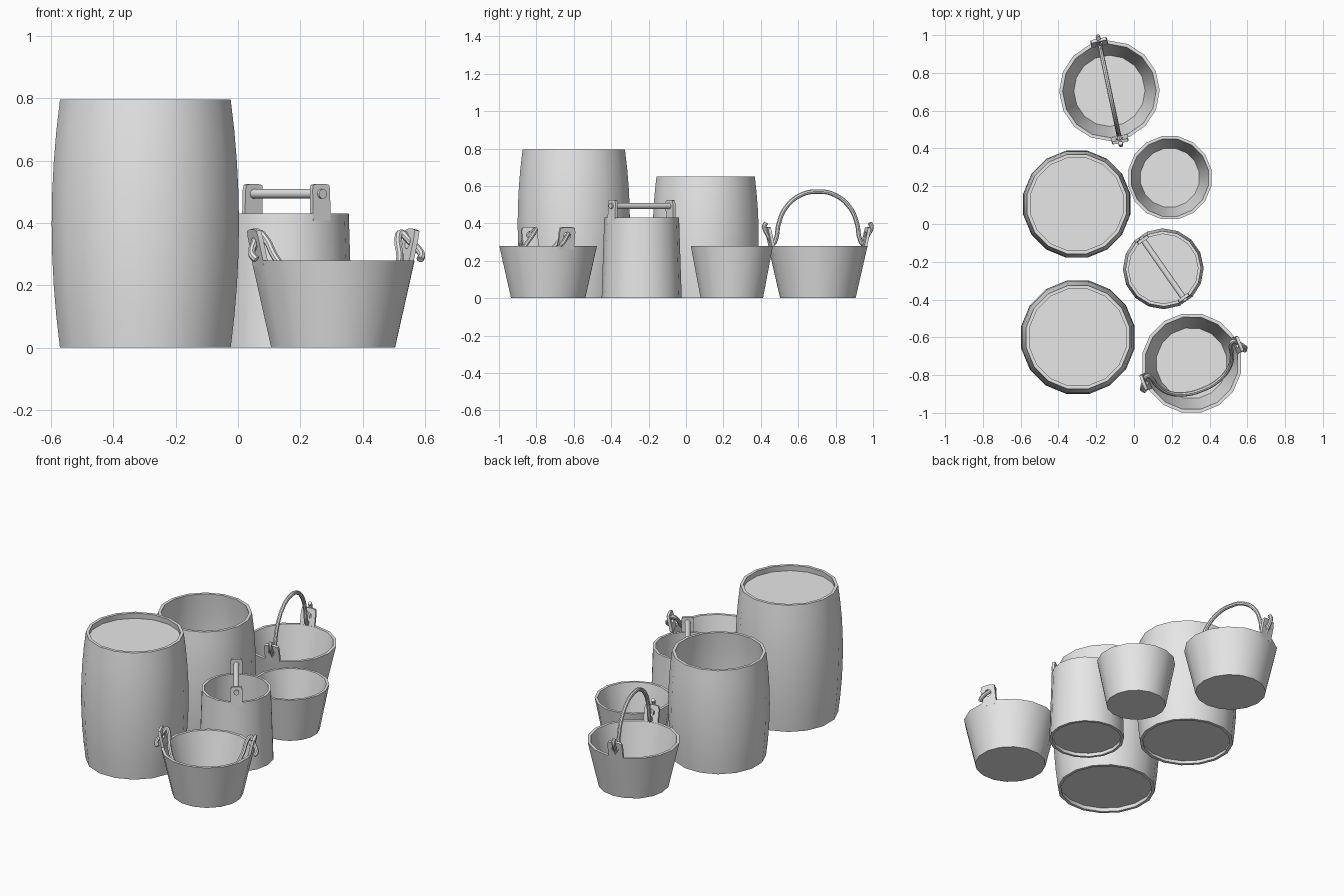
import bpy, bmesh, math
from mathutils import Matrix, Vector

cube = bpy.data.objects.get("Cube")
if cube:
    bpy.data.objects.remove(cube, do_unlink=True)

grey = bpy.data.materials.new("plain_grey")
grey.use_nodes = True
grey.diffuse_color = (0.8, 0.8, 0.8, 1)
grey.node_tree.nodes["Principled BSDF"].inputs["Base Color"].default_value = (0.8, 0.8, 0.8, 1)
SIDES = 16


def finish(obj, matrix):
    """Place the part, give it the material and smooth its shallow edges."""
    obj.matrix_world = matrix
    obj.data.materials.clear()
    obj.data.materials.append(grey)
    bpy.ops.object.select_all(action='DESELECT')
    obj.select_set(True)
    bpy.context.view_layer.objects.active = obj
    if obj.type == 'CURVE':
        bpy.ops.object.convert(target='MESH')
    bpy.ops.object.shade_smooth_by_angle(angle=math.radians(35))


def mesh_part(name, bm, matrix):
    bmesh.ops.recalc_face_normals(bm, faces=bm.faces)
    mesh = bpy.data.meshes.new(name)
    bm.to_mesh(mesh)
    bm.free()
    obj = bpy.data.objects.new(name, mesh)
    bpy.context.collection.objects.link(obj)
    finish(obj, matrix)


def place(x, y, turn=0):
    return Matrix.Translation((x, y, 0)) @ Matrix.Rotation(math.radians(turn), 4, 'Z')


def lathe(name, profile, matrix):
    """Turn a (radius, height) profile into a many-sided closed vessel."""
    bm = bmesh.new()
    rings = []
    for r, z in profile:
        rings.append([bm.verts.new((r * math.cos(a), r * math.sin(a), z))
                      for a in (math.tau * (k + 0.5) / SIDES for k in range(SIDES))])
    for low, high in zip(rings, rings[1:]):
        for k in range(SIDES):
            n = (k + 1) % SIDES
            bm.faces.new((low[k], low[n], high[n], high[k]))
    bm.faces.new(rings[0])
    bm.faces.new(rings[-1])
    mesh_part(name, bm, matrix)


def vessel(name, matrix, bottom, top, height, floor, wall=0.018, bulge=0.0, recess=0.0):
    """Hollow vessel: recessed base, outer wall, rim, inner wall and floor."""
    def radius(z):
        t = z / height
        return bottom + (top - bottom) * t + bulge * 4 * t * (1 - t)
    steps = 8 if bulge else 1
    outer = [(radius(height * i / steps), height * i / steps) for i in range(steps + 1)]
    inner = [(r - wall, z) for r, z in reversed(outer) if z > floor + 0.01]
    inner.append((radius(floor) - wall, floor))
    base = [(radius(recess) - wall, recess), (bottom - wall, 0)] if recess else []
    lathe(name, base + outer + inner, matrix)


def ear(name, matrix, half_width, up, down, hole, thick=0.016):
    """Upright plate with softened top corners and a round hole at its origin."""
    bm = bmesh.new()
    loops = []
    for x in (-thick / 2, thick / 2):
        outer, inner = [], []
        for k in range(SIDES):
            a = math.tau * k / SIDES
            c, s = math.cos(a), math.sin(a)
            m = max(abs(c), abs(s))
            soft = 0.9 if s > 0 and abs(abs(c) - s) < 0.01 else 1
            outer.append(bm.verts.new((x, soft * half_width * c / m,
                                       soft * (up if s > 0 else down) * s / m)))
            inner.append(bm.verts.new((x, hole * c, hole * s)))
        loops.append((outer, inner))
    (o1, i1), (o2, i2) = loops
    for p, q in ((o1, i1), (o2, i2), (o1, o2), (i1, i2)):
        for k in range(SIDES):
            n = (k + 1) % SIDES
            bm.faces.new((p[k], p[n], q[n], q[k]))
    mesh_part(name, bm, matrix)


def ear_pair(prefix, frame, r, z, lean, **size):
    for side, turn in (("near", 0), ("far", math.pi)):
        m = (frame @ Matrix.Rotation(turn, 4, 'Z') @ Matrix.Translation((r, 0, z))
             @ Matrix.Rotation(math.radians(lean), 4, 'Y'))
        ear(f"{prefix}_{side}_ear", m, **size)


# half of the hooked wire handle: (outward, up from the pivot)
HOOK = [(0.09, 0.218), (0.175, 0.15), (0.215, 0.06), (0.23, -0.02), (0.246, -0.042),
        (0.259, -0.025), (0.275, 0.005), (0.289, 0.03), (0.293, 0.05), (0.283, 0.068)]


def wire_handle(name, frame, pivot_z, swing):
    path = [(-x, z) for x, z in reversed(HOOK)] + [(0, 0.235)] + HOOK
    curve = bpy.data.curves.new(name, 'CURVE')
    curve.dimensions = '3D'
    curve.bevel_depth = 0.012
    curve.bevel_resolution = 2
    curve.resolution_u = 5
    curve.use_fill_caps = True
    spline = curve.splines.new('BEZIER')
    spline.bezier_points.add(len(path) - 1)
    for point, (x, z) in zip(spline.bezier_points, path):
        point.co = (x, 0, z)
        point.handle_left_type = point.handle_right_type = 'AUTO'
    obj = bpy.data.objects.new(name, curve)
    bpy.context.collection.objects.link(obj)
    finish(obj, frame @ Matrix.Translation((0, 0, pivot_z))
           @ Matrix.Rotation(math.radians(swing), 4, 'X'))


# barrels: one closed by a sunken lid, one open
vessel("closed_barrel", place(-0.297, -0.6), 0.279, 0.279, 0.795, 0.76, bulge=0.027, recess=0.025)
vessel("open_barrel", place(-0.303, 0.105), 0.268, 0.268, 0.65, 0.04, bulge=0.021, recess=0.02)

# small tub without a handle
vessel("small_tub", place(0.19, 0.245), 0.17, 0.224, 0.28, 0.02, wall=0.016)

# buckets with wire handles, one raised and one swung down inside
for name, frame, swing in (("back_bucket", place(-0.13, 0.705, -78), 0),
                           ("front_bucket", place(0.305, -0.737, 22), 140)):
    vessel(name, frame, 0.202, 0.266, 0.28, 0.02)
    ear_pair(name, frame, 0.265, 0.335, 12.5, half_width=0.045, up=0.046, down=0.075, hole=0.02)
    wire_handle(name + "_handle", frame, 0.335, swing)

# tall pail with a straight grip bar
pail = place(0.155, -0.237, -55)
vessel("tall_pail", pail, 0.214, 0.2, 0.43, 0.03, wall=0.016, recess=0.02)
ear_pair("tall_pail", pail, 0.188, 0.493, -2, half_width=0.034, up=0.032, down=0.085, hole=0.015)
bar = bmesh.new()
bmesh.ops.create_cone(bar, cap_ends=True, segments=SIDES, radius1=0.0155, radius2=0.0155, depth=0.41)
mesh_part("pail_grip_bar", bar, pail @ Matrix.Translation((0, 0, 0.493))
          @ Matrix.Rotation(math.pi / 2, 4, 'Y'))
